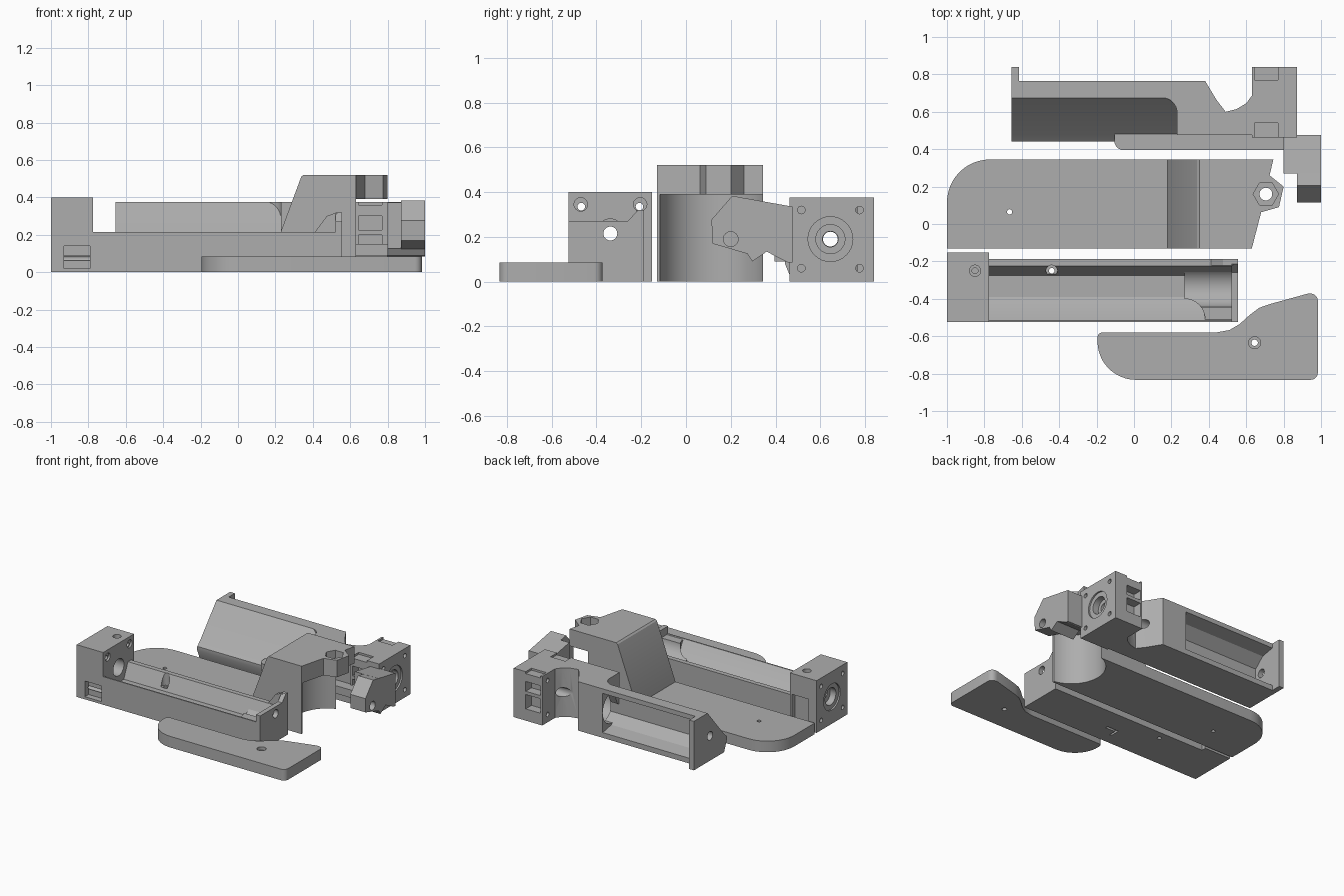
import bpy, bmesh, math
from mathutils import Vector

if "Cube" in bpy.data.objects:
    bpy.data.objects.remove(bpy.data.objects["Cube"])

grey = bpy.data.materials.new("plain_grey")
grey.diffuse_color = (0.42, 0.42, 0.42, 1)
grey.use_nodes = True
grey.node_tree.nodes["Principled BSDF"].inputs["Base Color"].default_value = grey.diffuse_color


def prism(name, pts, axis, a, b):
    """Extrude a 2D outline along an axis: x -> (y,z), y -> (x,z), z -> (x,y)."""
    put = {'x': lambda p, t: (t, p[0], p[1]),
           'y': lambda p, t: (p[0], t, p[1]),
           'z': lambda p, t: (p[0], p[1], t)}[axis]
    bm = bmesh.new()
    lo = [bm.verts.new(put(p, a)) for p in pts]
    hi = [bm.verts.new(put(p, b)) for p in pts]
    n = len(pts)
    bm.faces.new(lo)
    bm.faces.new(hi)
    for i in range(n):
        bm.faces.new((lo[i], lo[(i + 1) % n], hi[(i + 1) % n], hi[i]))
    bmesh.ops.recalc_face_normals(bm, faces=bm.faces)
    me = bpy.data.meshes.new(name)
    bm.to_mesh(me)
    bm.free()
    me.materials.append(grey)
    ob = bpy.data.objects.new(name, me)
    bpy.context.collection.objects.link(ob)
    return ob


def box(name, x0, x1, y0, y1, z0, z1):
    return prism(name, [(x0, y0), (x1, y0), (x1, y1), (x0, y1)], 'z', z0, z1)


def arc(cx, cy, r, a0, a1, n=12):
    return [(cx + r * math.cos(math.radians(a0 + (a1 - a0) * i / n)),
             cy + r * math.sin(math.radians(a0 + (a1 - a0) * i / n))) for i in range(n + 1)]


def rod(axis, cx, cy, r, a, b, n=32):
    return prism("cutter", arc(cx, cy, r, 0, 360, n)[:-1], axis, a, b)


def boolean(ob, others, op='DIFFERENCE'):
    """Apply booleans one after another and remove the helpers."""
    for o in others:
        o.hide_render = True
        m = ob.modifiers.new("bool", 'BOOLEAN')
        m.operation, m.object, m.solver = op, o, 'EXACT'
    dg = bpy.context.evaluated_depsgraph_get()
    dg.update()
    me = bpy.data.meshes.new_from_object(ob.evaluated_get(dg))
    ob.modifiers.clear()
    ob.data = me
    for o in others:
        bpy.data.objects.remove(o)


def motor_mount(x, s, cy, cz):
    """Recessed rings and four screw holes on a motor face; s points inwards."""
    cuts = [rod('x', cy, cz, .10, x - s * .02, x + s * .012),
            rod('x', cy, cz, .065, x - s * .02, x + s * .06)]
    for dy in (-.13, .13):
        for dz in (-.13, .13):
            cuts.append(rod('x', cy + dy, cz + dz, .017, x - s * .02, x + s * .30, 16))
    return cuts


# Front trough: motor block, V channel and end wall
block = box("front_motor_block", -1, -.775, -.525, -.152, 0, .4)
cuts = motor_mount(-1, 1, -.338, .205)
cuts += [rod('x', -.338, .215, .065, -.86, -.7),
         rod('x', -.338, .215, .031, -1.1, -.7),
         rod('z', -.85, -.25, .03, .36, .5),
         rod('z', -.85, -.25, .016, .1, .5),
         box("cutter", -.93, -.79, -.6, -.48, .02, .14),
         box("cutter", -.93, -.79, -.19, -.1, .03, .24)]
cuts += [rod('x', y, .345, .03, -.79, -.7) for y in (-.47, -.205)]
boolean(block, cuts)

trough = prism("front_trough", [(-.525, 0), (-.188, 0), (-.188, .215), (-.225, .215),
                                (-.275, .1), (-.39, .1), (-.43, .12), (-.515, .215),
                                (-.525, .215)], 'x', -.775, .525)
boolean(trough, [rod('z', -.44, -.25, .03, .12, .3), rod('z', -.44, -.25, .015, -.1, .3),
                 box("cutter", -.16, -.145, -.44, -.36, -.1, .02),
                 box("cutter", -.16, -.06, -.38, -.36, -.1, .02)])

end_wall = prism("trough_end_wall", [(-.525, 0), (-.188, 0), (-.188, .32), (-.215, .32),
                                     (-.26, .27), (-.525, .27)], 'x', .52, .556)
boolean(end_wall, [rod('x', -.338, .215, .031, .4, .7)])

# Curved outlet cradle at the end of the trough
cradle = box("outlet_cradle", .27, .525, -.51, -.2, .05, .21)
boolean(cradle, [rod('x', -.335, .22, .11, .2, .6),
                 rod('z', .27, -.51, .11, 0, .4)])
prism("outlet_wedge", [(.40, .2), (.53, .2), (.53, .32), (.475, .3)], 'y', -.222, -.188)

# Base plate with solid sloped riser
base = prism("base_plate", [(-1, -.13), (.63, -.13), (.63, .345)]
             + arc(-.77, .115, .23, 90, 180), 'z', 0, .085)
riser = prism("riser", [(.18, .0), (.75, .0), (.75, .39), (.63, .52), (.35, .52),
                        (.338, .51), (.18, .085)], 'y', -.13, .345)
top = prism("top", [(.4, -.13), (.63, -.13), (.68, .063), (.775, .09), (.80, .2), (.725, .26),
                    (.745, .345), (.4, .345)], 'z', .39, .52)
boolean(base, [rod('z', -.665, .065, .014, -.1, .2, 16)])
# Vertical round pocket below the overhanging top
boolean(riser, [rod('z', .67, .12, .24, -.1, .6, 64),
                box("cutter", .63, .9, -.2, .5, -.1, .6)])
boolean(base, [rod('z', .67, .12, .24, -.1, .6, 64)])
boolean(top, [rod('z', .705, .16, .068, .46, .6, 6), rod('z', .705, .16, .034, .3, .6)])
riser.name, top.name = "sloped_riser", "overhanging_top"

# Rear trough lying on its side, open towards the back
rear = prism("rear_trough", [(.475, .0), (.765, 0), (.765, .04), (.66, .06), (.585, .12),
                             (.585, .25), (.66, .32), (.765, .34), (.765, .375), (.675, .375),
                             (.475, .14), (.442, .11), (.442, .08)], 'x', -.64, .23)
rear_end = prism("rear_end_plate", [(.475, 0), (.84, 0), (.84, .375), (.675, .375),
                                    (.475, .14), (.442, .11), (.442, .08)], 'x', -.655, -.615)
boolean(rear_end, [rod('x', .645, .19, .033, -.8, -.5)])
prism("rear_flange", arc(-.055, .445, .05, 180, 270, 6) + [(.80, .395), (.80, .48), (-.105, .48)],
      'z', .09, .15)

# Solid rear body, scooped from behind
body = prism("rear_body", [(.17, .475), (.64, .475), (.64, .70), (.60, .645), (.55, .615), (.49, .60),
                           (.44, .665), (.38, .765), (.17, .765)], 'z', 0, .375)
scoop = prism("cutter", [(.1, .47), (.1, .675), (.15, .675)] + arc(.15, .595, .08, 90, 0, 8)
              + [(.23, .47)], 'z', .14, .5)
boolean(body, [scoop, rod('x', .645, .19, .12, .1, .36),
               rod('x', .645, .19, .035, 0, .8)])
# Sloped skin fills the scooped corner
prism("rear_slope_end", [(.475, .14), (.675, .375), (.6, .2)], 'x', .16, .22)

# Rear motor block with corner recesses
mount = box("rear_motor_block", .63, .872, .462, .84, 0, .375)
cuts = motor_mount(.872, -1, .645, .19)
cuts += [rod('x', .645, .19, .035, .4, 1.1)]
for y0, y1 in ((.40, .54), (.77, .9)):
    cuts += [box("cutter", .645, .77, y0, y1, .225, .30),
             box("cutter", .645, .77, y0, y1, .09, .2),
             box("cutter", .645, .77, y0, y1, .36, .5)]
boolean(mount, cuts)

# Side arm with hooked clamp
prism("arm_root", [(.27, .372), (.475, .335), (.475, .085), (.457, .085), (.36, .134), (.296, .09),
                   (.274, .125), (.27, .127)], 'x', .80, 1.0)
hook = prism("arm_hook", [(.114, .277), (.207, .384), (.272, .371), (.272, .125),
                          (.118, .17)], 'x', .872, 1.0)
boolean(hook, [rod('x', .2, .19, .033, .8, 1.1)])

# Loose lever plate
lever = prism("lever_plate", arc(-.17, -.605, .025, 180, 90, 4)
              + [(.44, -.58), (.51, -.567), (.565, -.535), (.62, -.485), (.67, -.448), (.72, -.43),
                 (.93, -.372)] + arc(.945, -.41, .038, 90, 0, 5)
              + arc(.945, -.795, .038, 0, -90, 5) + [(0, -.833)]
              + arc(.01, -.628, .205, 270, 180, 12), 'z', 0, .085)
boolean(lever, [rod('z', .645, -.635, .032, .06, .2), rod('z', .645, -.635, .017, -.1, .2)])

# Smooth the round surfaces, keep edges sharp
for ob in list(bpy.context.collection.objects):
    bpy.ops.object.select_all(action='DESELECT')
    ob.select_set(True)
    bpy.context.view_layer.objects.active = ob
    bpy.ops.object.shade_smooth_by_angle(angle=math.radians(25))
